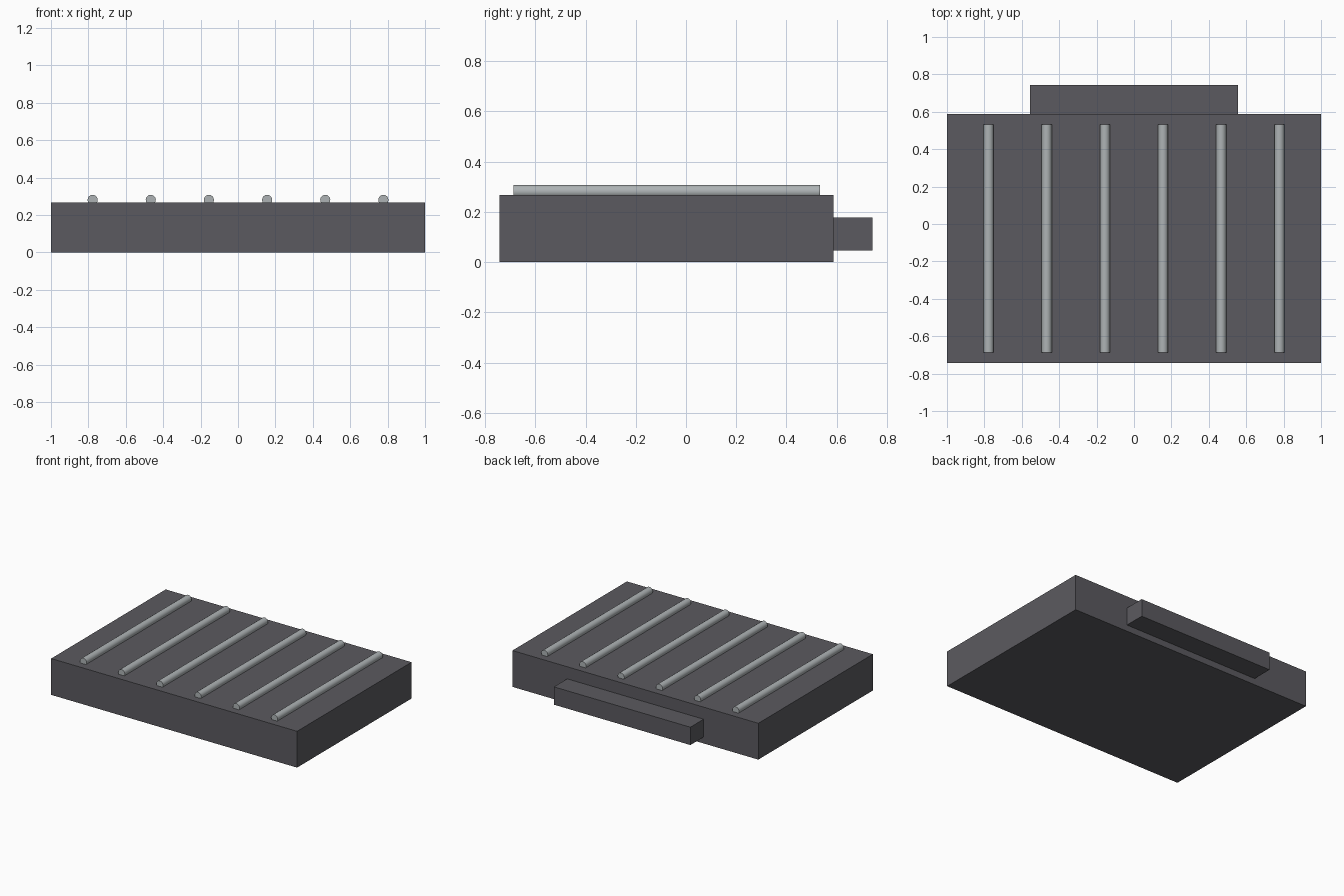
import bpy
import math

cube = bpy.data.objects.get("Cube")
if cube:
    bpy.data.objects.remove(cube, do_unlink=True)


def material(name, rgb):
    mat = bpy.data.materials.new(name)
    mat.use_nodes = True
    mat.diffuse_color = (*rgb, 1)
    mat.node_tree.nodes["Principled BSDF"].inputs["Base Color"].default_value = (*rgb, 1)
    return mat


def box(name, low, high, mat):
    centre = [(a + b) / 2 for a, b in zip(low, high)]
    bpy.ops.mesh.primitive_cube_add(size=1, location=centre)
    obj = bpy.context.object
    obj.name = name
    obj.scale = [b - a for a, b in zip(low, high)]
    bpy.ops.object.transform_apply(location=False, rotation=False, scale=True)
    obj.data.materials.append(mat)
    return obj


dark = material("dark grey", (0.105, 0.102, 0.115))
steel = material("light steel", (0.42, 0.45, 0.46))

# Main slab and the ledge on its back
box("base_slab", (-1, -0.742, 0), (1, 0.588, 0.267), dark)
box("back_ledge", (-0.555, 0.588, 0.047), (0.555, 0.742, 0.178), dark)

# Row of half-sunk round bars along the top
bar_count, spacing = 6, 0.311
for i in range(bar_count):
    x = (i - (bar_count - 1) / 2) * spacing
    bpy.ops.mesh.primitive_cylinder_add(
        vertices=16, radius=0.027, depth=1.22,
        location=(x, -0.077, 0.281), rotation=(math.pi / 2, 0, 0))
    bar = bpy.context.object
    bar.name = f"top_bar_{i + 1}"
    bar.data.materials.append(steel)
    bpy.ops.object.shade_smooth_by_angle(angle=math.radians(40))
